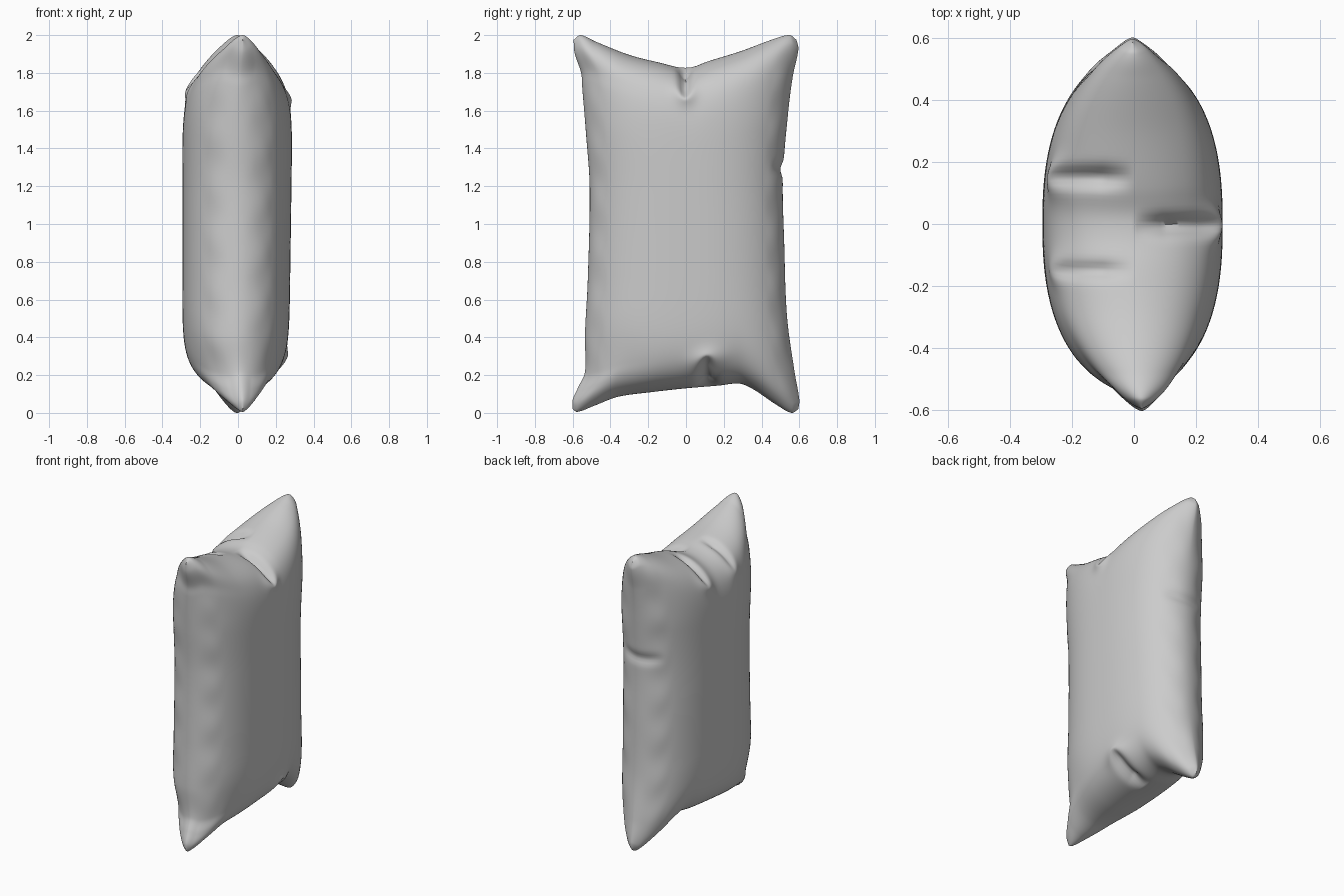
import bpy, bmesh, math

if "Cube" in bpy.data.objects:
    bpy.data.objects.remove(bpy.data.objects["Cube"])

NU, NV = 120, 160


def curve(pts, t):
    """Smooth interpolation through (parameter, value) points."""
    n = len(pts)
    i = 0
    while i < n - 2 and t > pts[i + 1][0]:
        i += 1

    def slope(k):
        a, b = pts[max(k - 1, 0)], pts[min(k + 1, n - 1)]
        return (b[1] - a[1]) / (b[0] - a[0])
    (t0, a), (t1, b) = pts[i], pts[i + 1]
    h = t1 - t0
    s = (t - t0) / h
    return ((2*s**3 - 3*s**2 + 1) * a + (s**3 - 2*s**2 + s) * h * slope(i)
            + (3*s**2 - 2*s**3) * b + (s**3 - s**2) * h * slope(i + 1))


def smooth(a, b, t):
    t = min(1, max(0, (t - a) / (b - a)))
    return t * t * (3 - 2 * t)


def bump(d, w):
    return math.exp(-(d / w) ** 2)


# Seam outline: top and bottom heights across, left and right edges upward
TOP = [(-1, 1.975), (-.94, 2.0), (-.8, 1.965), (-.5, 1.895), (-.2, 1.85), (-.06, 1.83),
       (.06, 1.83), (.2, 1.86), (.5, 1.915), (.8, 1.98), (.94, 2.0), (1, 1.975)]
BOTTOM = [(-1, .02), (-.96, .005), (-.8, .04), (-.6, .085), (-.3, .11), (0, .13), (.3, .145),
          (.48, .155), (.6, .125), (.8, .045), (.94, .0), (1, .02)]
LEFT = [(-1, -.6), (-.95, -.6), (-.88, -.57), (-.8, -.535), (-.6, -.535), (-.3, -.52), (.2, -.51),
        (.5, -.53), (.75, -.55), (.82, -.555), (.93, -.59), (1, -.595)]
RIGHT = [(-1, .595), (-.95, .6), (-.8, .575), (-.5, .535), (-.1, .52), (.25, .513),
         (.6, .54), (.8, .565), (.95, .595), (1, .585)]

# Folds near the ends: face side, end, y position, depth, width
FOLDS = [(1, 1, -.005, .05, .03), (-1, 1, .15, .04, .03), (-1, 1, -.15, .025, .025),
         (1, -1, .11, .05, .04)]


def point(u, v, side):
    y0, y1 = curve(LEFT, v), curve(RIGHT, v)
    z0, z1 = curve(BOTTOM, u), curve(TOP, u)
    y = y0 + (y1 - y0) * (u + 1) / 2
    z = z0 + (z1 - z0) * (v + 1) / 2
    # Puffed thickness, fuller along the middle of the long sides
    roundness = .5 + .1 * smooth(.5, .9, abs(v))
    h = max(0, 1 - abs(u) ** 2.5) ** roundness * max(0, 1 - abs(v) ** 8) ** .53
    depth = .295 if side < 0 else .28 + .012 * v
    # Small puckers beside the long seams
    pucker = smooth(.8, .95, abs(u)) * min(1, 4 * h)
    x = side * depth * h * (1 + .04 * pucker * math.sin(23 * v + 2 * u + side))
    y -= .016 * bump(v - .3, .035) * smooth(.85, 1, u)
    for s, end, yc, d, w in FOLDS:
        if s == side:
            k = smooth(.76, .92, end * v) * min(1, 3 * h)
            z -= end * d * k * bump(y - yc, w)
            # Cloth is pushed out where the fold ends
            x += side * .6 * d * bump(y - yc, 2 * w) * bump(end * v - .84, .07)
    # Seam wanders slightly off the middle plane
    x += (.01 - .015 * u) * smooth(.5, 1, abs(u)) * smooth(.6, 1, abs(v))
    return x, y, z


# Pillow: two puffed sheets joined along the seam
bm = bmesh.new()
for side in (-1, 1):
    grid = [[bm.verts.new(point(math.sin(math.pi * (i / NU - .5)),
                                math.sin(math.pi * (j / NV - .5)), side))
             for j in range(NV + 1)] for i in range(NU + 1)]
    for i in range(NU):
        for j in range(NV):
            bm.faces.new((grid[i][j], grid[i + 1][j], grid[i + 1][j + 1], grid[i][j + 1]))
rim = [v for v in bm.verts if v.is_boundary]
bmesh.ops.remove_doubles(bm, verts=rim, dist=3e-3)
bmesh.ops.recalc_face_normals(bm, faces=bm.faces)
mesh = bpy.data.meshes.new("pillow")
bm.to_mesh(mesh)
bm.free()
pillow = bpy.data.objects.new("pillow", mesh)
bpy.context.collection.objects.link(pillow)
bpy.context.view_layer.objects.active = pillow
pillow.select_set(True)
bpy.ops.object.shade_smooth_by_angle(angle=math.radians(60))
